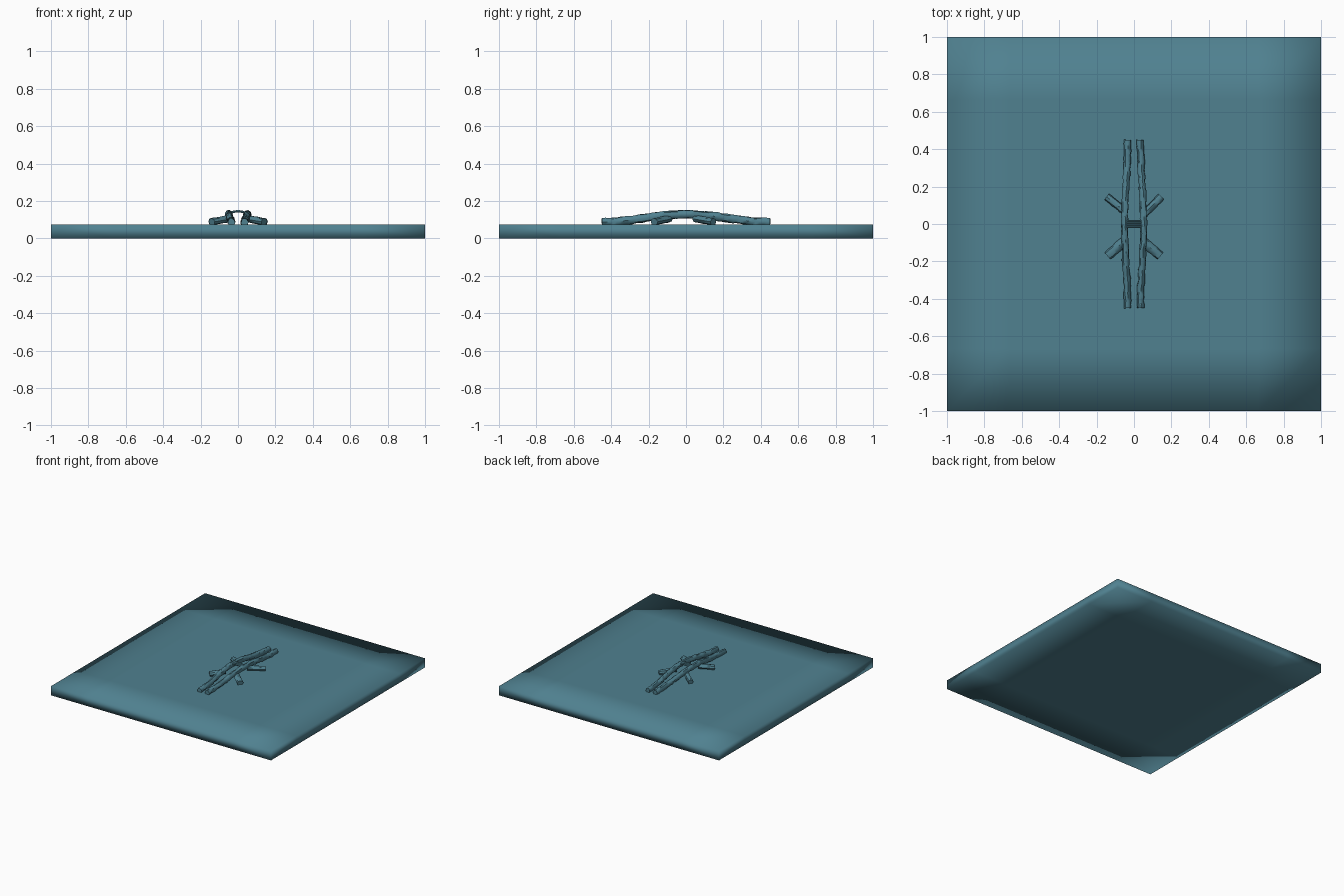
import bpy, bmesh, math, random
from mathutils import Vector

if "Cube" in bpy.data.objects:
    bpy.data.objects.remove(bpy.data.objects["Cube"])

random.seed(4)
teal = bpy.data.materials.new("teal")
teal.diffuse_color = (0.08, 0.22, 0.28, 1)
teal.use_nodes = True
teal.node_tree.nodes["Principled BSDF"].inputs["Base Color"].default_value = teal.diffuse_color


def finish(name, bm, smooth=None):
    bmesh.ops.recalc_face_normals(bm, faces=bm.faces)
    me = bpy.data.meshes.new(name)
    bm.to_mesh(me)
    bm.free()
    me.materials.append(teal)
    ob = bpy.data.objects.new(name, me)
    bpy.context.collection.objects.link(ob)
    if smooth == "all":
        for p in me.polygons:
            p.use_smooth = True
    elif smooth:
        bpy.ops.object.select_all(action='DESELECT')
        ob.select_set(True)
        bpy.context.view_layer.objects.active = ob
        bpy.ops.object.shade_smooth_by_angle(angle=math.radians(smooth))
    return ob


def log(name, path, width, height, sides=9, rough=0.12):
    """Rough-barked tube with flat ends along a list of points."""
    bm = bmesh.new()
    rings = []
    n = len(path)
    for i, p in enumerate(path):
        t = (path[min(i + 1, n - 1)] - path[max(i - 1, 0)]).normalized()
        side = t.cross(Vector((0, 0, 1))).normalized()
        up = side.cross(t)
        ring = []
        for k in range(sides):
            a = 2 * math.pi * k / sides
            r = 1 + random.uniform(-rough, rough)
            ring.append(bm.verts.new(p + side * math.cos(a) * width * r
                                     + up * math.sin(a) * height * r))
        rings.append(ring)
    for a, b in zip(rings, rings[1:]):
        for k in range(sides):
            j = (k + 1) % sides
            bm.faces.new((a[k], a[j], b[j], b[k]))
    bm.faces.new(rings[0])
    bm.faces.new(rings[-1])
    return finish(name, bm, 40)


# Ground slab, softly shaded across its edges
bm = bmesh.new()
bmesh.ops.create_cube(bm, size=1)
long_edges = [e for e in bm.edges
              if abs(e.verts[0].co.z - e.verts[1].co.z) < 0.1]
bmesh.ops.subdivide_edges(bm, edges=long_edges, cuts=5, use_grid_fill=True)
for v in bm.verts:
    v.co = Vector((v.co.x * 2, v.co.y * 2, (v.co.z + 0.5) * 0.075))
finish("ground_slab", bm, "all")

# Pair of arched, slightly bowed trunks
for s, label in ((-1, "left"), (1, "right")):
    path = []
    for i in range(46):
        y = -0.45 + 0.9 * i / 45
        c = 0.5 + 0.5 * math.cos(math.pi * y / 0.45)
        path.append(Vector((s * (0.034 + 0.017 * c) + random.uniform(-.002, .002),
                            y, 0.087 + 0.042 * c)))
    log(label + "_trunk", path, 0.019, 0.022)

# Four short splayed support stubs
for x0, y0, x1, y1 in ((0.05, 0.05, 0.145, 0.145), (0.05, -0.095, 0.14, -0.17),
                       (-0.05, 0.07, -0.145, 0.145), (-0.05, -0.09, -0.14, -0.17)):
    a, b = Vector((x0, y0, 0.105)), Vector((x1, y1, 0.089))
    log("support_stub", [a.lerp(b, i / 7) for i in range(8)],
        0.021 if y0 > 0 else 0.025, 0.019, 8, 0.08)

# Rope lashing between the trunks
for i in range(4):
    y = -0.0165 + 0.011 * i
    log("lashing", [Vector((-0.042 + 0.012 * k, y,
                            0.137 + 0.008 * math.sin(math.pi * k / 7)))
                    for k in range(8)], 0.006, 0.007, 6, 0.05)
